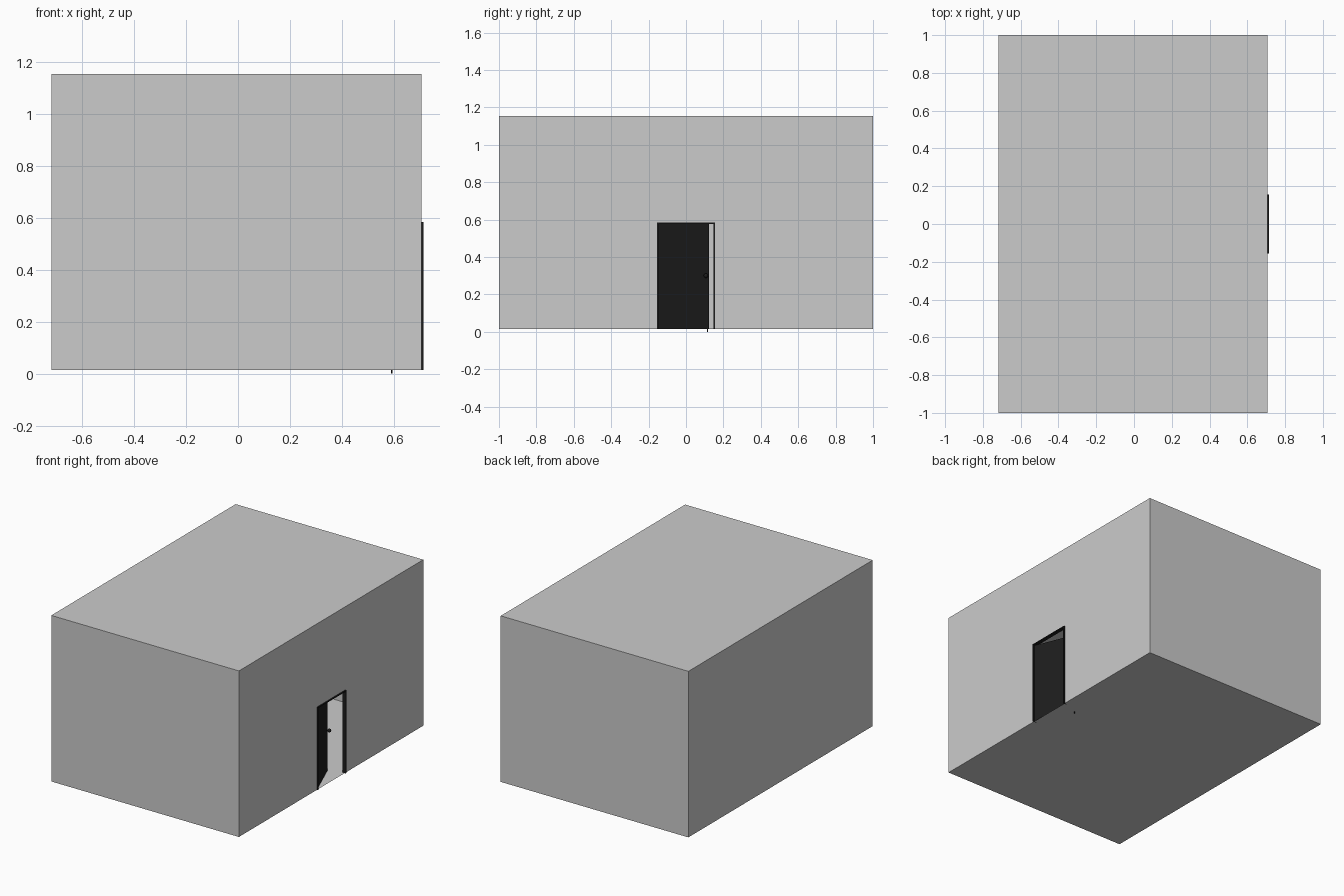
import bpy, bmesh, math
from mathutils import Matrix, Vector

if "Cube" in bpy.data.objects:
    bpy.data.objects.remove(bpy.data.objects["Cube"])

X0, X1, Y, Z0, Z1 = -0.718, 0.707, 1.0, 0.015, 1.155
DW, DH = 0.152, 0.58          # door opening half width, top height

black = bpy.data.materials.new("black_paint")
black.diffuse_color = (0.012, 0.012, 0.012, 1)
black.use_nodes = True
black.node_tree.nodes["Principled BSDF"].inputs["Base Color"].default_value = black.diffuse_color


def finish(name, bm, mat=None):
    me = bpy.data.meshes.new(name)
    bm.to_mesh(me)
    bm.free()
    ob = bpy.data.objects.new(name, me)
    bpy.context.collection.objects.link(ob)
    if mat:
        me.materials.append(mat)
    return ob


def add_box(bm, lo, hi):
    lo, hi = Vector(lo), Vector(hi)
    m = Matrix.Translation((lo + hi) / 2) @ Matrix.Diagonal((*(hi - lo), 1))
    bmesh.ops.create_cube(bm, size=1, matrix=m)


# room shell: thin-walled box whose right wall leaves a doorway
bm = bmesh.new()
add_box(bm, (X0, -Y, Z0), (X1, Y, Z1))
bm.faces.ensure_lookup_table()
right = max(bm.faces, key=lambda f: f.calc_center_median().x)
bmesh.ops.delete(bm, geom=[right], context='FACES_ONLY')
for a, b, low, high in ((-Y, -DW, Z0, Z1), (DW, Y, Z0, Z1), (-DW, DW, DH, Z1)):
    bm.faces.new([bm.verts.new((X1, y, z)) for y, z in
                  ((a, low), (b, low), (b, high), (a, high))])
finish("room_shell", bm)

# door frame: two jambs and a head
bm = bmesh.new()
T = 0.007
FX0, FX1 = 0.690, 0.715
for s in (-1, 1):
    ys = sorted((s * (DW + 0.003), s * (DW + 0.003 - T)))
    add_box(bm, (FX0, ys[0], Z0), (FX1, ys[1], DH + 0.004))
add_box(bm, (FX0, -DW, DH + 0.004 - T), (FX1, DW, DH + 0.004))
finish("door_frame", bm, black)

# door leaf, hinged on the -y jamb and swung into the room
hinge = Matrix.Translation((0.705, -DW + 0.004, 0)) @ Matrix.Rotation(math.radians(22), 4, 'Z')
bm = bmesh.new()
add_box(bm, (-0.012, 0, Z0 + 0.001), (0, 0.292, DH - 0.004))
bm.transform(hinge)
finish("door_leaf", bm, black)

# knobs on both sides of the leaf
bm = bmesh.new()
for x in (-0.028, 0.016):
    bmesh.ops.create_uvsphere(bm, u_segments=16, v_segments=10, radius=0.012,
                              matrix=Matrix.Translation((x, 0.268, 0.3)))
bmesh.ops.create_cone(bm, cap_ends=True, segments=12, radius1=0.005, radius2=0.005, depth=0.044,
                      matrix=Matrix.Translation((-0.006, 0.268, 0.3)) @ Matrix.Rotation(math.pi / 2, 4, 'Y'))
for f in bm.faces:
    f.smooth = True
bm.transform(hinge)
finish("door_knobs", bm, black)

# small floor bolt under the free corner of the leaf
bm = bmesh.new()
add_box(bm, (-0.008, 0.284, 0), (-0.004, 0.288, 0.03))
bm.transform(hinge)
finish("door_bolt", bm, black)
